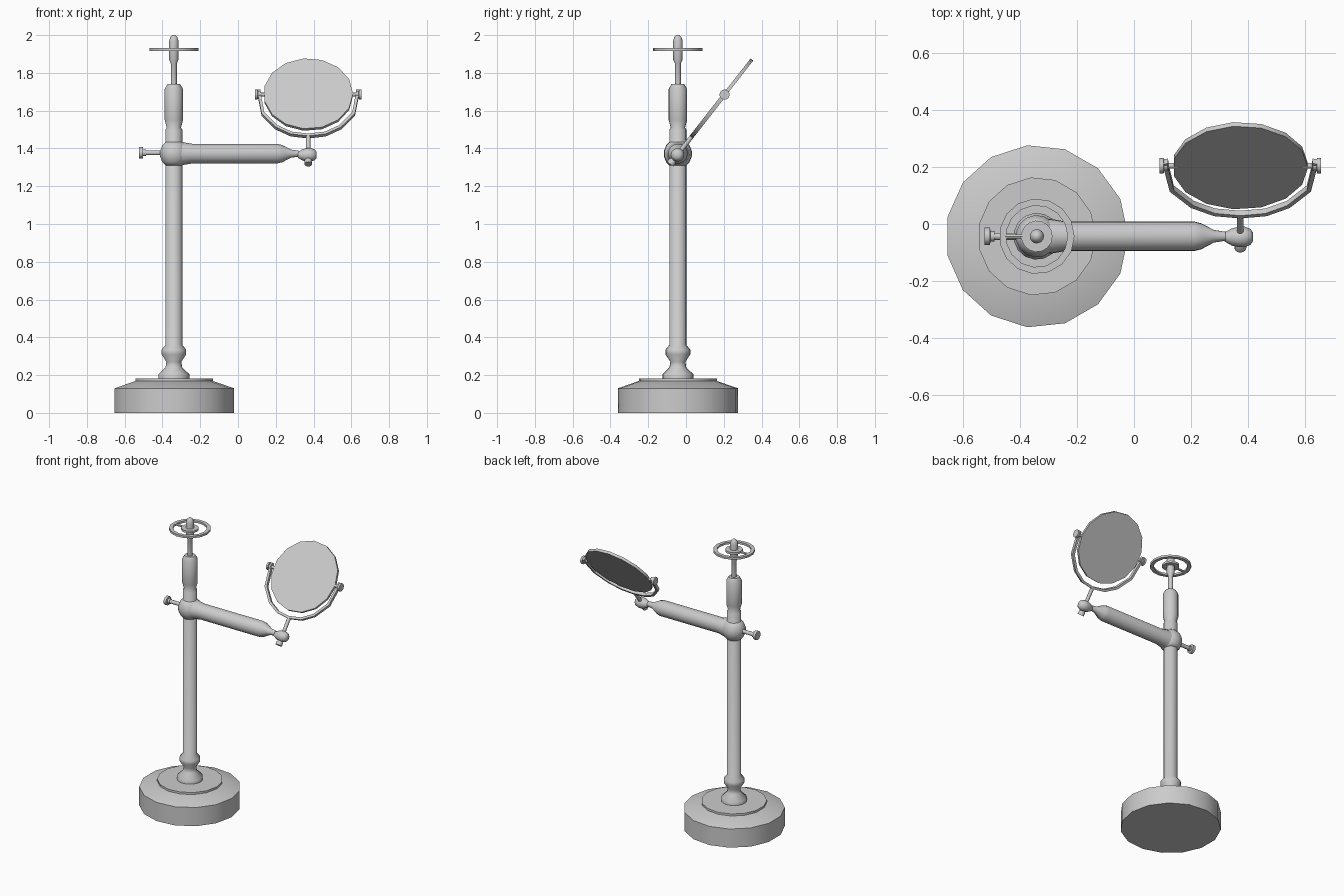
import bpy, bmesh, math
from mathutils import Vector

if "Cube" in bpy.data.objects:
    bpy.data.objects.remove(bpy.data.objects["Cube"])

# One grey metal for the whole stand
metal = bpy.data.materials.new("grey metal")
metal.use_nodes = True
GREY = (0.6, 0.6, 0.6, 1)
metal.diffuse_color = GREY
metal.node_tree.nodes["Principled BSDF"].inputs["Base Color"].default_value = GREY

SIDES = 15
POST = Vector((-0.34, -0.043, 0))
X = Vector((1, 0, 0))
Z = Vector((0, 0, 1))


def finish(name, bm, angle=35):
    bmesh.ops.recalc_face_normals(bm, faces=bm.faces)
    mesh = bpy.data.meshes.new(name)
    bm.to_mesh(mesh)
    bm.free()
    mesh.materials.append(metal)
    ob = bpy.data.objects.new(name, mesh)
    bpy.context.collection.objects.link(ob)
    bpy.ops.object.select_all(action="DESELECT")
    bpy.context.view_layer.objects.active = ob
    ob.select_set(True)
    bpy.ops.object.shade_smooth_by_angle(angle=math.radians(angle))
    return ob


def lathe(name, origin, axis, profile, sides=SIDES, closed=False, angle=35):
    """Turn (radius, distance) pairs about an axis through origin."""
    axis = axis.normalized()
    side = X if abs(axis.x) < 0.9 else Z
    other = axis.cross(side)
    bm = bmesh.new()
    rings = []
    for r, d in profile:
        ring = []
        for i in range(sides):
            a = math.tau * i / sides
            ring.append(bm.verts.new(origin + axis * d
                        + r * (math.cos(a) * side + math.sin(a) * other)))
        rings.append(ring)
    pairs = list(zip(rings, rings[1:]))
    if closed:
        pairs.append((rings[-1], rings[0]))
    for lo, hi in pairs:
        for i in range(sides):
            j = (i + 1) % sides
            bm.faces.new((lo[i], lo[j], hi[j], hi[i]))
    if not closed:
        bm.faces.new(rings[0])
        bm.faces.new(rings[-1])
    return finish(name, bm, angle)


def rod(name, start, axis, length, radius, sides=10):
    return lathe(name, start, axis, [(radius, 0), (radius, length)], sides, angle=40)


# Weighted foot with sloping top and raised lip
lathe("base", POST, Z, [(0.32, 0), (0.32, 0.13), (0.21, 0.168)], angle=30)
lathe("base_lip", POST, Z, [(0.207, 0.15), (0.207, 0.182)])

# Turned column
lathe("column", POST, Z, [
    (0.082, 0.18), (0.082, 0.205), (0.045, 0.24), (0.04, 0.27),
    (0.066, 0.31), (0.066, 0.335), (0.045, 0.36), (0.045, 1.5),
    (0.038, 1.51), (0.049, 1.55), (0.049, 1.715), (0.034, 1.74)], angle=50)

# Finial pin with a domed tip
lathe("finial", POST, Z, [
    (0.016, 1.73), (0.016, 1.85), (0.025, 1.87), (0.025, 1.97),
    (0.019, 1.99), (0.008, 2.0)], angle=50)

# Hanging ring around the finial
lathe("ring", POST, Z, [(0.108, 1.917), (0.132, 1.917), (0.132, 1.931), (0.108, 1.931)],
      closed=True)
lathe("ring_hub", POST, Z, [(0.055, 1.917), (0.055, 1.931)])
rod("ring_spoke", POST + Vector((-0.05, 0, 1.924)), -X, 0.062, 0.008, 6)

# Clamp ball and swinging arm
hub = POST + Vector((0, 0, 1.372))
lathe("clamp_ball", hub, Z, [(0.045, -0.062), (0.062, -0.045), (0.074, -0.015),
                             (0.074, 0.015), (0.062, 0.045), (0.042, 0.065)], angle=60)
lathe("arm", hub, X, [(0.062, 0), (0.061, 0.05), (0.052, 0.1), (0.052, 0.55),
                      (0.046, 0.575), (0.022, 0.62), (0.016, 0.66)], angle=50)

# Clamp screw
screw = hub + Vector((-0.03, 0, 0.005))
rod("clamp_screw", screw, -X, 0.13, 0.013)
lathe("clamp_knob", screw, -X, [(0.018, 0.118), (0.018, 0.132), (0.03, 0.134), (0.03, 0.153)], 12)

# Mirror disc, tilted back about the x axis
tilt = math.radians(52)
up = Vector((0, math.cos(tilt), math.sin(tilt)))
normal = Vector((0, -math.sin(tilt), math.cos(tilt)))
pivot = Vector((0.372, 0.204, 1.685))
lathe("mirror", pivot, normal, [(0.237, -0.009), (0.237, 0.009)])

# U-shaped yoke: a half outline of (x, height), mirrored
half = [(0.261, 0.025), (0.257, -0.02), (0.24, -0.13), (0.168, -0.22), (0.09, -0.265)]
path = [Vector((-x, v)) for x, v in half] + [Vector((0, -0.278))] \
    + [Vector(p) for p in reversed(half)]
bm = bmesh.new()
sections = []
for i, p in enumerate(path):
    t = (path[min(i + 1, len(path) - 1)] - path[max(i - 1, 0)]).normalized()
    n = Vector((-t.y, t.x))
    ring = []
    for s, w in ((-1, -1), (1, -1), (1, 1), (-1, 1)):
        q = p + n * s * 0.008
        ring.append(bm.verts.new(pivot + X * q.x + up * q.y + normal * w * 0.011))
    sections.append(ring)
for lo, hi in zip(sections, sections[1:]):
    for i in range(4):
        j = (i + 1) % 4
        bm.faces.new((lo[i], lo[j], hi[j], hi[i]))
bm.faces.new(sections[0])
bm.faces.new(sections[-1])
finish("yoke", bm, 30)

# Pivot screws on both sides
for side, s in (("left", 1), ("right", -1)):
    lathe(side + "_pivot", pivot, X * s, [
        (0.01, 0.22), (0.01, 0.252), (0.018, 0.254), (0.018, 0.267),
        (0.027, 0.268), (0.027, 0.282)], 12)

# Socket at the arm end, gripping the yoke stem
joint = pivot - up * 0.405
lathe("socket", joint, X, [(0.016, -0.055), (0.03, -0.03), (0.036, -0.005),
                           (0.036, 0.015), (0.028, 0.035), (0.016, 0.044)], 12, angle=60)
rod("yoke_stem", joint - up * 0.05, up, 0.18, 0.012)
lathe("stem_knob", joint, -up, [(0.014, 0.03), (0.021, 0.042), (0.021, 0.062)], 12)
